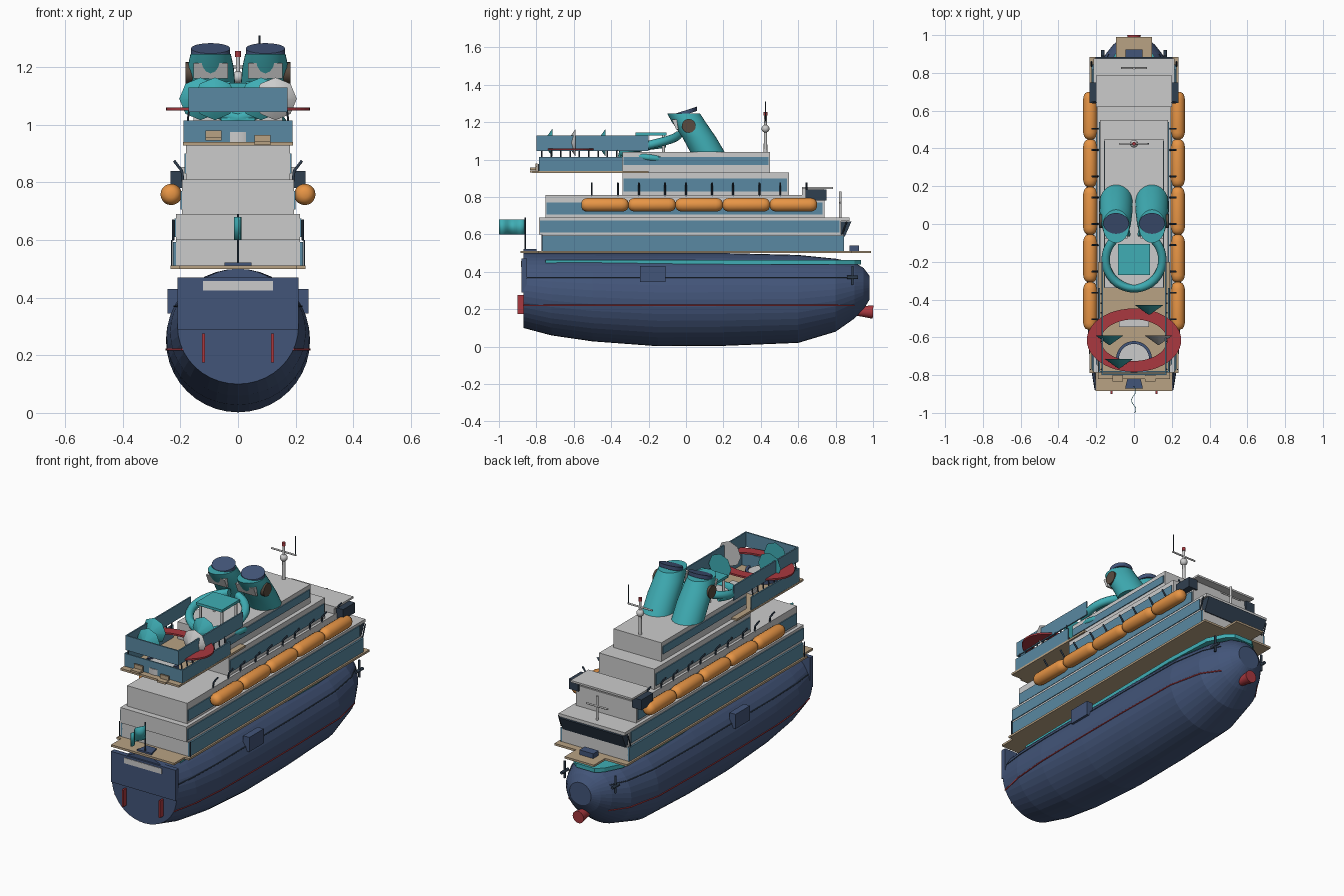
import bpy, bmesh, math
from mathutils import Vector

if "Cube" in bpy.data.objects:
    bpy.data.objects.remove(bpy.data.objects["Cube"])

def mat(name, c):
    m = bpy.data.materials.new(name)
    m.diffuse_color = (*c, 1)
    m.use_nodes = True
    m.node_tree.nodes["Principled BSDF"].inputs["Base Color"].default_value = m.diffuse_color
    return m

NAVY = mat("navy", (.055, .09, .19)); BLUE = mat("blue_glass", (.1, .25, .36))
TEAL = mat("teal", (.05, .42, .46)); TAN = mat("deck_tan", (.48, .36, .23))
ORANGE = mat("orange", (.8, .3, .06)); RED = mat("red", (.4, .04, .05))
DARK = mat("dark", (.03, .05, .08)); BROWN = mat("brown", (.1, .07, .05))

def add(name, verts, faces, m=None, smooth=False):
    me = bpy.data.meshes.new(name)
    me.from_pydata(verts, [], faces)
    bm = bmesh.new(); bm.from_mesh(me)
    bmesh.ops.recalc_face_normals(bm, faces=bm.faces)
    bm.to_mesh(me); bm.free()
    o = bpy.data.objects.new(name, me)
    bpy.context.collection.objects.link(o)
    if m: me.materials.append(m)
    if smooth:
        bpy.ops.object.select_all(action='DESELECT')
        o.select_set(True); bpy.context.view_layer.objects.active = o
        bpy.ops.object.shade_smooth_by_angle(angle=math.radians(40))
    return o

def box(name, x0, x1, y0, y1, z0, z1, m=None):
    v = [(x, y, z) for x in (x0, x1) for y in (y0, y1) for z in (z0, z1)]
    return add(name, v, [(0, 1, 3, 2), (4, 5, 7, 6), (0, 1, 5, 4), (2, 3, 7, 6), (0, 2, 6, 4), (1, 3, 7, 5)], m)

def loft(name, rings, m=None, smooth=False):
    n = len(rings[0])
    f = [(k*n+i, k*n+(i+1) % n, (k+1)*n+(i+1) % n, (k+1)*n+i) for k in range(len(rings)-1) for i in range(n)]
    f += [tuple(range(n)), tuple(range((len(rings)-1)*n, len(rings)*n))]
    return add(name, [p for r in rings for p in r], f, m, smooth)

def rod(name, a, b, r0, r1=None, m=None, n=12):
    a, b = Vector(a), Vector(b); r1 = r0 if r1 is None else r1
    q = (b-a).to_track_quat('Z', 'Y')
    ring = lambda c, r: [c + q @ Vector((r*math.cos(t*math.tau/n), r*math.sin(t*math.tau/n), 0)) for t in range(n)]
    return loft(name, [ring(a, r0), ring(b, r1)], m, True)

def tube(name, pts, r, m):
    cu = bpy.data.curves.new(name, 'CURVE'); cu.dimensions = '3D'
    cu.bevel_depth = r; cu.bevel_resolution = 3; cu.use_fill_caps = True
    s = cu.splines.new('POLY'); s.points.add(len(pts)-1)
    for p, c in zip(s.points, pts): p.co = (*c, 1)
    cu.materials.append(m)
    o = bpy.data.objects.new(name, cu)
    bpy.context.collection.objects.link(o)

def flat_ring(name, cx, cy, z0, z1, ax, ay, bx, by, m, t0=0, t1=math.tau, n=48):
    v, f = [], []
    for i in range(n+1):
        t = t0+(t1-t0)*i/n; c, s = math.cos(t), math.sin(t)
        v += [(cx+ax*c, cy+ay*s, z0), (cx+ax*c, cy+ay*s, z1), (cx+bx*c, cy+by*s, z1), (cx+bx*c, cy+by*s, z0)]
    for i in range(n):
        f += [(4*i+k, 4*i+(k+1) % 4, 4*i+4+(k+1) % 4, 4*i+4+k) for k in range(4)]
    return add(name, v, f, m)

# Hull: elliptical sections (y, half width, bottom, top)
SEC = [(-.87, .21, .10, .5), (-.72, .235, .06, .5), (-.5, .248, .028, .5), (-.15, .25, .002, .5), (.2, .25, .004, .5),
       (.6, .243, .02, .49), (.8, .205, .08, .47), (.9, .15, .15, .45), (.95, .11, .2, .42), (.98, .07, .25, .38)]
N = 40
loft("hull", [[(w*math.cos(i*math.tau/N), y, (a+b)/2+(b-a)/2*math.sin(i*math.tau/N)) for i in range(N)]
              for y, w, a, b in SEC], NAVY)

def hull_x(s, z):
    y, w, a, b = s
    return w*math.sqrt(max(0, 1-((z-(a+b)/2)/((b-a)/2))**2))

# Hull stripes, bow deck, transom, bulb
for sx in (-1, 1):
    for nm, z, m, r in (("waterline", .22, RED, .004), ("hull_line", .37, DARK, .003)):
        tube(nm, [(sx*hull_x(s, z), s[0], z) for s in SEC[:-2]], r, m)
    box("rudder", sx*.12-.005, sx*.12+.005, -.9, -.86, .175, .275, RED)
    box("hull_door", sx*.225-.02, sx*.225+.02, -.245, -.11, .345, .43, NAVY)
    rod("anchor_shaft", (sx*.165, .89, .33), (sx*.165, .89, .43), .006, m=DARK)
    rod("anchor_head", (sx*.165, .86, .37), (sx*.165, .92, .37), .009, m=DARK)
half = [(.15, -.75), (.165, .5), (.15, .8), (.1, .9), (.06, .935)]
out = half + [(-x, y) for x, y in reversed(half)]
loft("bow_deck", [[(x, y, z) for x, y in out] for z in (.438, .462)], TEAL)
box("transom", -.21, .21, -.88, -.85, .29, .47, NAVY)
box("transom_panel", -.122, .122, -.883, -.87, .425, .457)
rod("bulb", (0, .9, .19), (0, 1, .185), .022, .036, RED, 20)

# Main deck plate
half = [(.205, -.885), (.205, -.79), (.235, -.79), (.235, .885), (.095, .885), (.095, .99)]
out = half + [(-x, y) for x, y in reversed(half)]
loft("main_deck", [[(x, y, z) for x, y in out] for z in (.5, .512)], TAN)

# Superstructure tiers: half width, y0, y1, z0, z1, glass z0, z1
TIERS = [(.215, -.77, .845, .512, .6, .512, .593), (.215, -.785, .83, .6, .69, .61, .675),
         (.195, -.75, .74, .69, .81, .705, .77), (.18, -.34, .55, .81, .93, .83, .9), (.155, -.34, .45, .93, 1.04, .97, 1.015)]
for w, y0, y1, z0, z1, g0, g1 in TIERS:
    box("deck_tier", -w, w, y0, y1, z0, z1)
    for sx in (-1, 1):
        x = sx*w
        box("side_glass", x-.005, x+.005, y0+.005, y1-.01, g0, g1, BLUE)
for sx in (-1, 1):
    box("cabin_balcony", sx*.217-.008, sx*.217+.008, -.77, .845, .512, .593, BLUE)
# Slanted forward windows
v = [(x, y, z) for x in (-.205, .205) for y, z in ((.83, .59), (.85, .59), (.885, .67), (.83, .67))]
add("forward_windows", v, [(0, 1, 2, 3), (4, 5, 6, 7)] + [(i, (i+1) % 4, 4+(i+1) % 4, 4+i) for i in range(4)], DARK)
box("forward_roof", -.215, .215, .78, .875, .672, .69)
box("bow_hatch", -.045, .045, .875, .925, .512, .54, NAVY)
# Bridge
box("bridge_roof", -.2, .2, .62, .785, .842, .853)
box("bridge_room", -.19, .19, .62, .735, .8, .842)
for sx in (-1, 1):
    a, b = sorted((sx*.175, sx*.235))
    box("bridge_wing", a, b, .64, .75, .78, .84, DARK)
    rod("deck_post", (sx*.23, -.77, .5), (sx*.23, -.77, .6), .003, m=DARK, n=8)
    rod("bow_post", (sx*.225, .835, .6), (sx*.225, .86, .67), .004, m=DARK, n=8)

# Lifeboats and davits
for sx in (-1, 1):
    for k in range(5):
        yc = -.434+.252*k
        rings = []
        for d, r in ((-.126, .012), (-.12, .025), (-.108, .033), (-.09, .037), (.09, .037), (.108, .033), (.12, .025), (.126, .012)):
            rings.append([(sx*.232+r*math.cos(t*math.tau/20), yc+d, .758+r*math.sin(t*math.tau/20)) for t in range(20)])
        loft("lifeboat", rings, ORANGE, True)
        for d in (-.07, .07):
            tube("davit", [(sx*.19, yc+d, .8), (sx*.195, yc+d, .84), (sx*.222, yc+d, .875)], .005, DARK)

# Aft sun deck: floor, lower and upper parapets
box("sun_deck", -.19, .19, -.82, -.2, .928, .94, TAN)
def parapet(nm, w, y0, y1, z0, z1, t=.008):
    for sx in (-1, 1):
        box(nm+"_side", sx*w-t/2, sx*w+t/2, y0, y1, z0, z1, BLUE)
    box(nm+"_aft", -w, w, y0, y0+t, z0, z1, BLUE)
parapet("lower_parapet", .185, -.785, -.34, .94, 1.015)
parapet("upper_parapet", .168, -.8, -.2, 1.045, 1.13)
for sx in (-1, 1):
    for k in range(9):
        y = -.77+.05*k
        rod("rail_post", (sx*.175, y, 1.01), (sx*.17, y, 1.05), .004, m=DARK, n=6)
flat_ring("running_track", 0, -.615, 1.05, 1.06, .25, .168, .175, .11, RED)
flat_ring("pool_rim", 0, -.715, .94, .985, .095, .095, .08, .08, NAVY, 0, math.pi)
rod("pool", (0, -.71, .94), (0, -.71, .975), .08, n=32)
box("pool_step", -.08, .08, -.545, -.5, .94, .965)
for x, z in ((-.085, .965), (.085, .95)):
    box("lounger_seat", x-.028, x+.028, -.835, -.795, z-.02, z-.008, TAN)
    box("lounger_back", x-.028, x+.028, -.805, -.795, z-.008, z+.015, TAN)
# Fan-shaped sunshades: shallow eight-sided cones
for x, y, m in ((-.13, -.59, TEAL), (.13, -.59, None), (-.08, -.715, TEAL), (.08, -.43, TEAL)):
    rod("sunshade", (x, y, 1.09), (x, y-.05, 1.09), .074, .004, m, 8)

# Water slides
def spiral(z0, z1, a0, a1, R):
    P = []
    for i in range(41):
        a = math.radians(a0+(a1-a0)*i/40)
        P.append((R*math.cos(a), -.19+R*math.sin(a), z0+(z1-z0)*i/40))
    return P
tube("slide_left", spiral(1.13, 1.01, 100, 290, .15), .023, TEAL)
tube("slide_right", spiral(1.13, 1.01, 80, -110, .15), .023, TEAL)
tube("slide_low", spiral(1.08, 1.0, 150, 390, .15), .018, TEAL)
box("slide_platform", -.085, .085, -.27, -.105, 1.13, 1.145, TEAL)
for sx in (-1, 1):
    for y in (-.25, -.12):
        rod("slide_leg", (sx*.07, y, .94), (sx*.07, y, 1.13), .008)

# Twin raked funnels with caps, side ports, aft vents
for sx in (-1, 1):
    rings = []
    for z, y, rx, ry in ((1.04, .115, .087, .092), (1.12, .07, .087, .09), (1.2, .015, .08, .09), (1.245, -.012, .07, .088)):
        rings.append([(sx*.095+rx*math.cos(t*math.tau/32), y+ry*math.sin(t*math.tau/32), z) for t in range(32)])
    loft("funnel", rings, TEAL, True)
    top = lambda dz: [(sx*.095+.068*math.cos(t*math.tau/32), .003+.055*math.sin(t*math.tau/32),
                       1.262+dz+.018*math.sin(t*math.tau/32)) for t in range(32)]
    loft("funnel_cap", [top(-.02), top(.003)], NAVY, True)
    rod("funnel_port", (sx*.13, .015, 1.18), (sx*.182, .015, 1.18), .037, m=BROWN, n=24)
    v = [(sx*.095+x, y, z) for y, z in ((-.04, 1.16), (-.079, 1.16), (-.103, 1.215), (-.05, 1.215)) for x in (-.06, .06)]
    v = [(x, y+.027*(0 if k in (0, 1, 6, 7) else 1), z) for k, (x, y, z) in enumerate(v)]
    add("funnel_vent", v, [(0, 1, 3, 2), (2, 3, 5, 4), (4, 5, 7, 6), (6, 7, 1, 0), (0, 2, 4, 6), (1, 3, 5, 7)])

# Main mast and forward mast
rod("mast", (0, .425, 1.04), (0, .425, 1.24), .01, .007)
rod("mast_light", (0, .425, 1.235), (0, .425, 1.255), .01, m=RED)
rod("mast_arm", (-.08, .425, 1.2), (.08, .425, 1.2), .005)
rod("antenna", (.075, .425, 1.2), (.075, .425, 1.31), .003, m=DARK, n=8)
bpy.ops.mesh.primitive_uv_sphere_add(segments=20, ring_count=12, radius=.021, location=(0, .425, 1.165))
bpy.context.object.name = "radar_dome"
bpy.ops.object.shade_smooth_by_angle()
rod("forward_mast", (0, .825, .69), (0, .825, .83), .007)
rod("forward_mast_arm", (-.07, .825, .77), (.07, .825, .77), .005)

# Stern flag, winch
rod("flag_pole", (0, -.86, .51), (0, -.86, .69), .004, m=DARK, n=8)
v, f = [], []
for i in range(13):
    x = .012*math.sin(i*.75); y = -.86-.14*i/12
    v += [(x, y, .6), (x, y, .68)]
    if i: f.append((2*i-2, 2*i-1, 2*i+1, 2*i))
o = add("flag", v, f, TEAL, True)
o.modifiers.new("thickness", 'SOLIDIFY').thickness = .003
loft("stern_ramp", [[(-.03, -.8, z), (.03, -.8, z), (.047, -.87, z), (-.047, -.87, z)] for z in (.51, .522)], NAVY)
